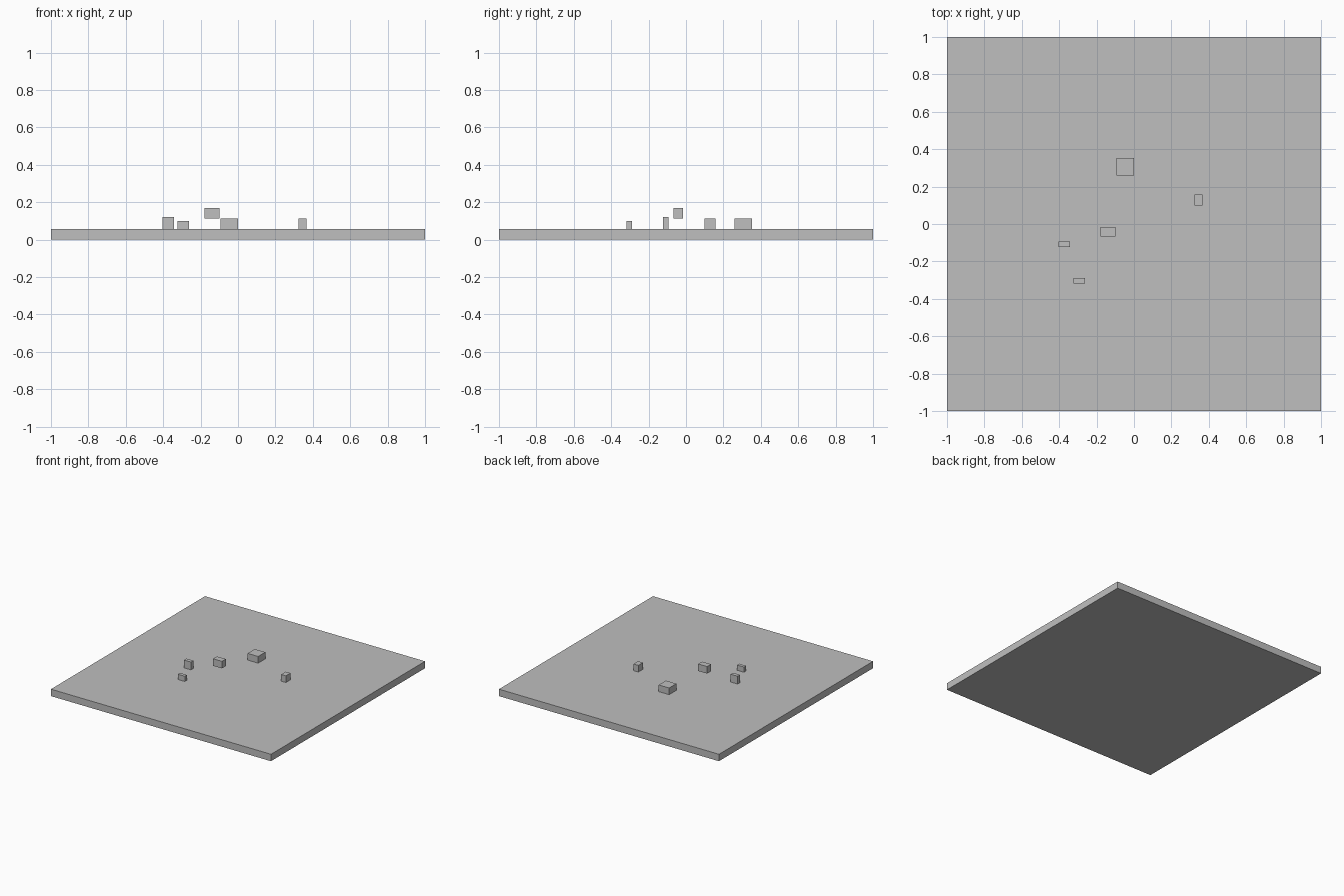
import bpy

if "Cube" in bpy.data.objects:
    bpy.data.objects.remove(bpy.data.objects["Cube"])

grey = bpy.data.materials.new("light_grey")
grey.diffuse_color = (0.52, 0.52, 0.52, 1)
grey.use_nodes = True
grey.node_tree.nodes["Principled BSDF"].inputs["Base Color"].default_value = grey.diffuse_color


def box(name, x0, x1, y0, y1, z0, z1):
    """Add a box spanning the given limits."""
    bpy.ops.mesh.primitive_cube_add(
        size=1, location=((x0 + x1) / 2, (y0 + y1) / 2, (z0 + z1) / 2))
    ob = bpy.context.object
    ob.name = name
    ob.scale = (x1 - x0, y1 - y0, z1 - z0)
    bpy.ops.object.transform_apply(location=False, rotation=False, scale=True)
    ob.data.materials.append(grey)
    return ob


TOP = 0.057  # upper face of the ground slab

# Wide ground slab
box("ground_slab", -1, 1, -1, 1, 0, TOP)

# Blocks resting on the slab
box("tall_block", -0.404, -0.341, -0.124, -0.093, TOP, 0.121)
box("small_block", -0.324, -0.261, -0.318, -0.29, TOP, 0.1)
box("wide_block", -0.094, 0.001, 0.26, 0.353, TOP, 0.112)
box("side_block", 0.323, 0.366, 0.099, 0.158, TOP, 0.112)

# Block hovering above the slab
box("floating_block", -0.18, -0.099, -0.067, -0.017, 0.112, 0.17)
